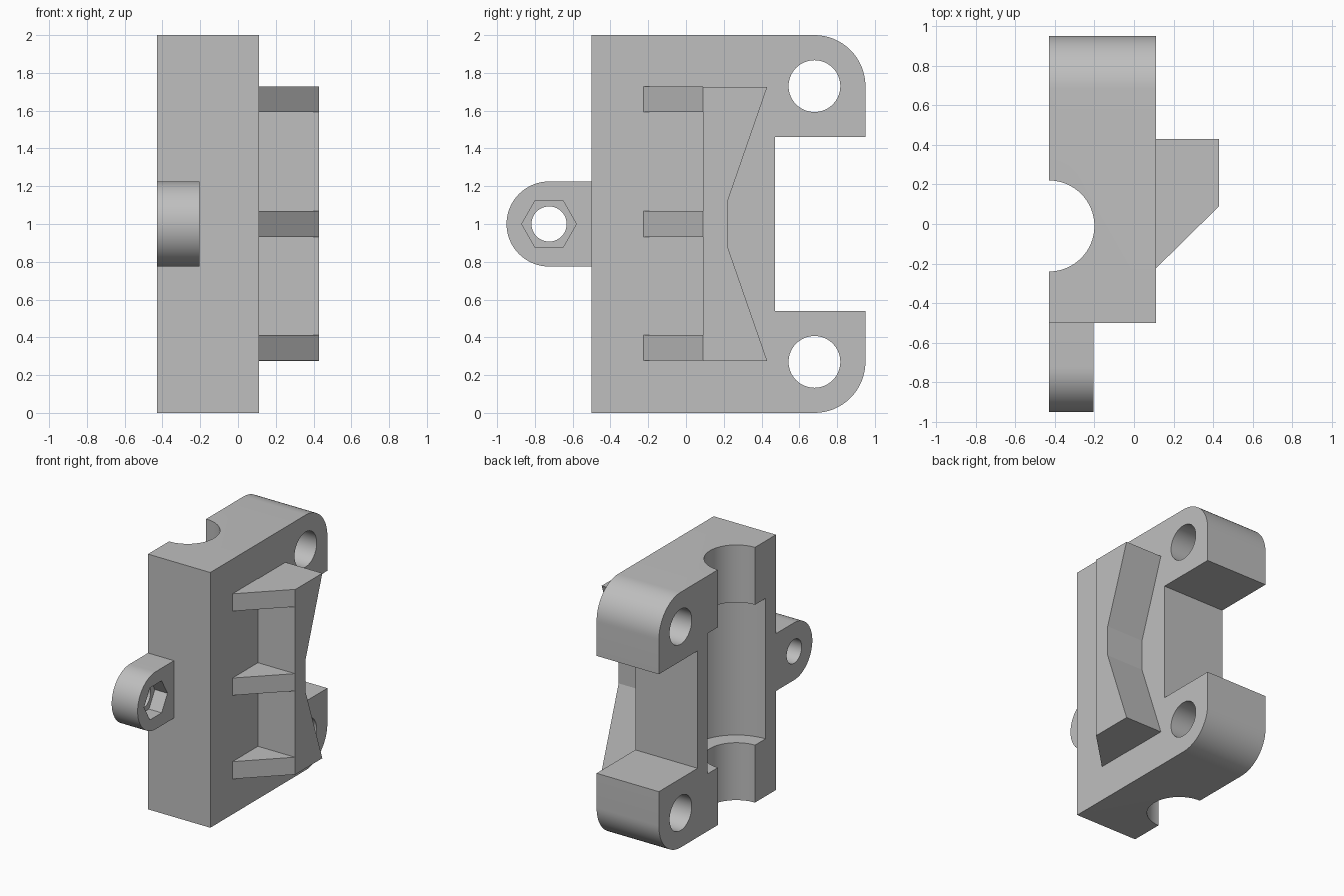
import bpy
import bmesh
from math import sin, cos, pi, radians
from mathutils import Vector

cube = bpy.data.objects.get("Cube")
if cube:
    bpy.data.objects.remove(cube, do_unlink=True)

GREY = (0.52, 0.52, 0.52, 1.0)
mat = bpy.data.materials.new("plain_grey")
mat.use_nodes = True
mat.diffuse_color = GREY
mat.node_tree.nodes["Principled BSDF"].inputs["Base Color"].default_value = GREY

# Main extents: body thickness in x, rail outer face, mid height
X0, X1, X2 = -0.43, 0.11, 0.43
MID = 1.0


def arc(cy, cz, r, a0, a1, n=16):
    """Points on an arc, angles in degrees."""
    angles = [radians(a0 + (a1 - a0) * i / n) for i in range(n + 1)]
    return [(cy + r * cos(a), cz + r * sin(a)) for a in angles]


def ring(cy, cz, r, n=64):
    return arc(cy, cz, r, 0, 360, n)[:-1]


def prism(name, outline, lo, hi, axis="x"):
    """Extrude a (y, z) outline along x, or an (x, y) outline along z."""
    bm = bmesh.new()
    place = (lambda p: (lo, *p)) if axis == "x" else (lambda p: (*p, lo))
    face = bm.faces.new([bm.verts.new(place(p)) for p in outline])
    step = Vector((hi - lo, 0, 0)) if axis == "x" else Vector((0, 0, hi - lo))
    grown = bmesh.ops.extrude_face_region(bm, geom=[face], use_keep_orig=True)
    moved = [g for g in grown["geom"] if isinstance(g, bmesh.types.BMVert)]
    bmesh.ops.translate(bm, verts=moved, vec=step)
    bmesh.ops.recalc_face_normals(bm, faces=bm.faces)
    mesh = bpy.data.meshes.new(name)
    bm.to_mesh(mesh)
    bm.free()
    mesh.materials.append(mat)
    obj = bpy.data.objects.new(name, mesh)
    bpy.context.collection.objects.link(obj)
    return obj


def activate(obj):
    bpy.ops.object.select_all(action="DESELECT")
    obj.select_set(True)
    bpy.context.view_layer.objects.active = obj


def cut(obj, cutter):
    cutter.hide_render = True
    mod = obj.modifiers.new("cut", "BOOLEAN")
    mod.operation = "DIFFERENCE"
    mod.solver = "EXACT"
    mod.object = cutter
    activate(obj)
    bpy.ops.object.modifier_apply(modifier=mod.name)
    bpy.data.objects.remove(cutter, do_unlink=True)


def finish(obj):
    activate(obj)
    bpy.ops.object.shade_smooth_by_angle(angle=radians(30))


# Body: C-shaped block with two rounded rear lugs
EYE_Y, EYE_Z, LUG_R = 0.68, 0.27, 0.27
lower = [(-0.5, 0)] + arc(EYE_Y, EYE_Z, LUG_R, -90, 0) + [(0.95, 0.54), (0.47, 0.54)]
upper = [(y, 2 * MID - z) for y, z in reversed(lower)]
body = prism("body", lower + upper, X0, X1)

# Lug holes
for z in (EYE_Z, 2 * MID - EYE_Z):
    cut(body, prism("lug_hole_cutter", ring(EYE_Y, z, 0.137), X0 - 0.1, X1 + 0.1))

# Upright half-round groove with a wider middle
GROOVE_Y = -0.01
cut(body, prism("groove_cutter", ring(X0, GROOVE_Y, 0.23), -0.1, 2.1, "z"))
cut(body, prism("wide_groove_cutter", ring(X0, GROOVE_Y, 0.36), 0.45, 1.55, "z"))
finish(body)

# Front tab with a bolt hole and a hexagonal nut pocket
TAB_Y, TAB_R, TAB_X = -0.725, 0.225, -0.205
outline = arc(TAB_Y, MID, TAB_R, 90, 270, 32)
outline += [(-0.5, MID - TAB_R), (-0.5, MID + TAB_R)]
tab = prism("front_tab", outline, X0, TAB_X)
cut(tab, prism("bolt_hole_cutter", ring(TAB_Y, MID, 0.093), X0 - 0.1, TAB_X + 0.1))
cut(tab, prism("nut_pocket_cutter", ring(TAB_Y, MID, 0.145, 6), TAB_X - 0.11, TAB_X + 0.1))
finish(tab)

# Side rail: upright wall whose rear face is waisted in the middle
RAIL_LO, WALL_Y = 0.275, 0.09
half = [(WALL_Y, RAIL_LO), (0.43, RAIL_LO), (0.22, 0.88)]
mirror = [(y, 2 * MID - z) for y, z in reversed(half)]
prism("side_rail", half + mirror, X1, X2)

# Wedge ribs bracing the rail
wedge = [(X1, -0.225), (X2, WALL_Y), (X1, WALL_Y)]
for place, z in (("lower", 0.345), ("middle", MID), ("upper", 1.66)):
    prism(place + "_rib", wedge, z - 0.068, z + 0.068, "z")
